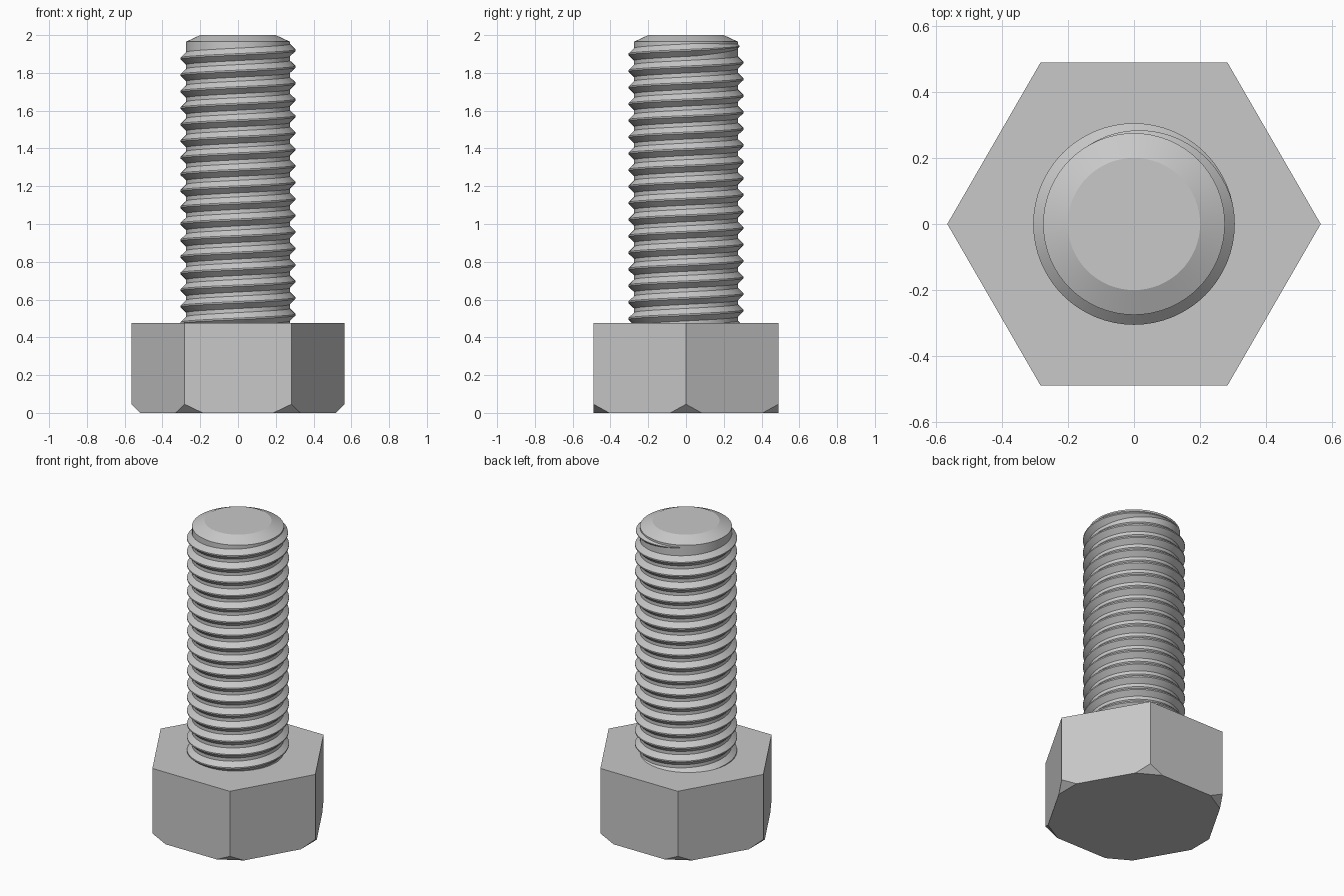
import bpy, bmesh
from math import cos, sin, pi, radians
from mathutils import Vector

cube = bpy.data.objects.get("Cube")
if cube:
    bpy.data.objects.remove(cube)

steel = bpy.data.materials.new("steel grey")
steel.use_nodes = True
GREY = (0.58, 0.58, 0.58, 1)
steel.diffuse_color = GREY
steel.node_tree.nodes["Principled BSDF"].inputs["Base Color"].default_value = GREY

HEAD_R, HEAD_H = 0.565, 0.475
CORE_R, CREST_R, TOP = 0.275, 0.305, 2.0
PITCH, SEGS = 0.0875, 64


def finish(bm, name, smooth=False):
    bmesh.ops.recalc_face_normals(bm, faces=bm.faces)
    mesh = bpy.data.meshes.new(name)
    bm.to_mesh(mesh)
    bm.free()
    mesh.materials.append(steel)
    obj = bpy.data.objects.new(name, mesh)
    bpy.context.collection.objects.link(obj)
    if smooth:
        bpy.ops.object.select_all(action='DESELECT')
        obj.select_set(True)
        bpy.context.view_layer.objects.active = obj
        bpy.ops.object.shade_smooth_by_angle(angle=radians(15))
    return obj


def bridge(bm, rings, closed=True):
    """Join successive rings of vertices with quads."""
    for a, b in zip(rings, rings[1:]):
        n = len(a)
        for i in range(n):
            j = (i + 1) % n
            bm.faces.new((a[i], a[j], b[j], b[i]))
    bm.faces.new(rings[0])
    bm.faces.new(rings[-1])


def lathe(bm, profile, segs):
    rings = [[bm.verts.new((r * cos(2 * pi * i / segs), r * sin(2 * pi * i / segs), z))
              for i in range(segs)] for r, z in profile]
    bridge(bm, rings)


# Hexagonal head with the six lower corners cut off
bm = bmesh.new()
lathe(bm, [(HEAD_R, 0), (HEAD_R, HEAD_H)], 6)
for i in range(6):
    out = Vector((cos(i * pi / 3), sin(i * pi / 3), 0))
    cut = bmesh.ops.bisect_plane(
        bm, geom=bm.verts[:] + bm.edges[:] + bm.faces[:],
        plane_co=out * (HEAD_R - 0.048), plane_no=out - Vector((0, 0, 1.05)),
        clear_outer=True)
    edges = [e for e in cut["geom_cut"] if isinstance(e, bmesh.types.BMEdge)]
    bmesh.ops.holes_fill(bm, edges=edges, sides=0)
finish(bm, "hex_head")

# Shank core with a chamfered tip
bm = bmesh.new()
lathe(bm, [(CORE_R, HEAD_H - 0.05), (CORE_R, TOP - 0.035), (0.2, TOP)], SEGS)
finish(bm, "shank", True)

# Helical thread ridge, fading out near the tip
bm = bmesh.new()
Z0 = 1.92                                   # height of the crest at +x
first = -int((Z0 - HEAD_H + 0.045) / PITCH * SEGS)
last = int(SEGS * 0.375)
fade_start = int(SEGS * 0.04)
inner = CORE_R - 0.004
sections = []
for s in range(first, last + 1):
    a = 2 * pi * s / SEGS
    z = Z0 + PITCH * s / SEGS
    k = min(1, max(0.02, (last - s) / (last - fade_start)))
    crest = inner + (CREST_R - inner) * k
    profile = [(inner, -0.037 * k), (crest, -0.004 * k),
               (crest, 0.004 * k), (inner, 0.037 * k)]
    sections.append([bm.verts.new((r * cos(a), r * sin(a), z + dz)) for r, dz in profile])
bridge(bm, sections)
finish(bm, "thread", True)
